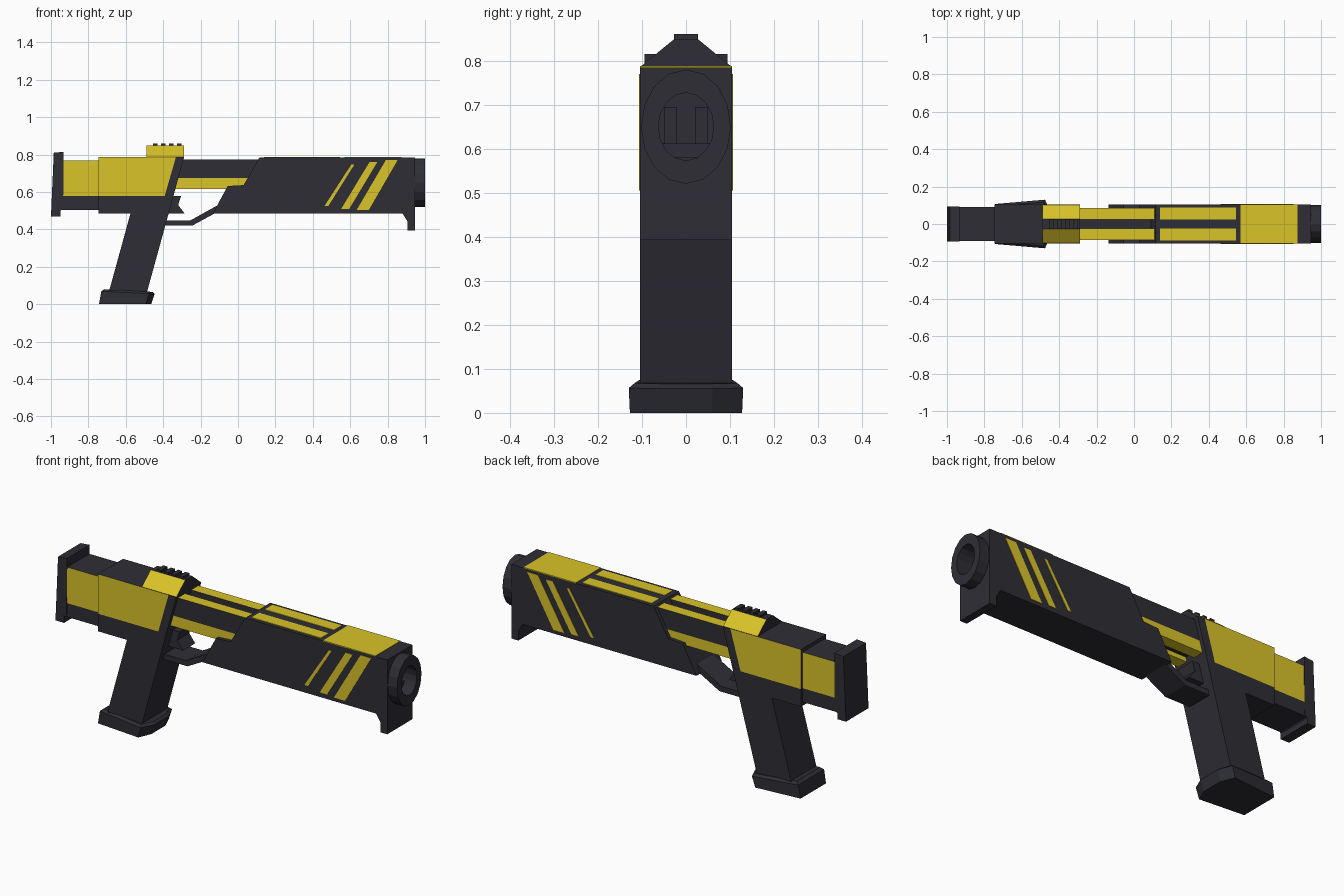
import bpy, bmesh, math

if "Cube" in bpy.data.objects:
    bpy.data.objects.remove(bpy.data.objects["Cube"])


def material(name, rgb):
    m = bpy.data.materials.new(name)
    m.diffuse_color = (*rgb, 1)
    m.use_nodes = True
    m.node_tree.nodes["Principled BSDF"].inputs["Base Color"].default_value = m.diffuse_color
    return m


DARK = material("charcoal", (0.027, 0.027, 0.036))
YELLOW = material("yellow", (0.70, 0.55, 0.022))


def finish(name, bm, mat, rule=None):
    """Make an object; faces matching the rule become yellow."""
    bmesh.ops.recalc_face_normals(bm, faces=bm.faces)
    if rule:
        for f in bm.faces:
            f.material_index = 1 if rule(f.normal) else 0
    me = bpy.data.meshes.new(name)
    bm.to_mesh(me)
    bm.free()
    me.materials.append(mat)
    if rule:
        me.materials.append(YELLOW)
    ob = bpy.data.objects.new(name, me)
    bpy.context.collection.objects.link(ob)
    return ob


def prism(name, pts, y0, y1, mat=DARK, rule=None):
    """Extrude an x-z profile from y0 to y1."""
    bm = bmesh.new()
    f = bm.faces.new([bm.verts.new((x, y0, z)) for x, z in pts])
    r = bmesh.ops.extrude_face_region(bm, geom=[f])
    for v in r["geom"]:
        if isinstance(v, bmesh.types.BMVert):
            v.co.y = y1
    return finish(name, bm, mat, rule)


def box(name, x0, x1, y0, y1, z0, z1, mat=DARK, rule=None):
    return prism(name, [(x0, z0), (x1, z0), (x1, z1), (x0, z1)], y0, y1, mat, rule)


def loft(name, rings, mat=DARK, rule=None, closed=False):
    """Bridge vertex rings, capping the ends or closing into a tube."""
    bm = bmesh.new()
    vs = [[bm.verts.new(p) for p in r] for r in rings]
    n = len(vs[0])
    pairs = list(zip(vs, vs[1:])) + ([(vs[-1], vs[0])] if closed else [])
    for a, b in pairs:
        for i in range(n):
            j = (i + 1) % n
            bm.faces.new((a[i], a[j], b[j], b[i]))
    if not closed:
        bm.faces.new(vs[0])
        bm.faces.new(vs[-1])
    return finish(name, bm, mat, rule)


def ellipse(x, ry, rz, n=16):
    return [(x, ry * math.cos(2 * math.pi * i / n), 0.65 + rz * math.sin(2 * math.pi * i / n))
            for i in range(n)]


def cut(target, cutter):
    mod = target.modifiers.new("cut", "BOOLEAN")
    mod.operation = "DIFFERENCE"
    mod.solver = "EXACT"
    mod.object = cutter
    bpy.context.view_layer.objects.active = target
    bpy.ops.object.modifier_apply(modifier=mod.name)
    bpy.data.objects.remove(cutter)


W = 0.105
sides = lambda n: abs(n.y) > 0.5
tops = lambda n: n.z > 0.5

# Butt plate and rear body
prism("butt_plate", [(-0.985, 0.81), (-0.932, 0.815), (-0.935, 0.515), (-0.95, 0.50),
                     (-0.95, 0.47), (-1.0, 0.47)], -0.094, 0.094)
box("rear_body_lower", -0.95, -0.74, -0.092, 0.092, 0.505, 0.578)
box("rear_body_upper", -0.95, -0.74, -0.092, 0.092, 0.578, 0.768, DARK, sides)

# Receiver and grip
prism("receiver", [(-0.745, 0.578), (-0.392, 0.578), (-0.332, 0.787), (-0.745, 0.787)],
      -W, W, DARK, sides)
prism("grip_frame", [(-0.745, 0.485), (-0.745, 0.578), (-0.392, 0.578), (-0.332, 0.787),
                     (-0.288, 0.787), (-0.488, 0.06), (-0.692, 0.06), (-0.575, 0.485)], -W, W)

# Flared grip base with lip
outline = [(-0.73, 0.108), (-0.475, 0.13), (-0.445, 0.06)]
outline = outline + [(x, -y) for x, y in reversed(outline)]


def base_ring(z, scale):
    return [(-0.585 + (x + 0.585) * scale + 0.25 * (z - 0.065),
             y * scale, z - (0.05 * (x + 0.585) if z > 0.01 else 0)) for x, y in outline]


loft("grip_base", [base_ring(0, 0.98), base_ring(0.062, 1.0), base_ring(0.073, 0.9)])

# Trigger and guard
prism("trigger", [(-0.40, 0.578), (-0.305, 0.578), (-0.32, 0.53), (-0.285, 0.485),
                  (-0.40, 0.485)], -0.05, 0.05)
prism("trigger_guard", [(-0.08, 0.545), (-0.255, 0.448), (-0.39, 0.448), (-0.39, 0.42),
                        (-0.245, 0.42), (-0.08, 0.51)], -0.07, 0.07)

# Twin middle rails with a recessed core
for s, side in ((-1, "near"), (1, "far")):
    a, b = sorted((s * 0.025, s * 0.085))
    box("upper_rail_" + side, -0.32, 0.13, a, b, 0.674, 0.775, DARK, tops)
    box("lower_rail_" + side, -0.36, 0.08, a, b, 0.617, 0.674, YELLOW)
box("rail_core", -0.34, 0.10, -0.025, 0.025, 0.64, 0.745)

# Front slide with lug and hollow bore
slide = prism("slide", [(-0.135, 0.485), (0.88, 0.485), (0.905, 0.445), (0.905, 0.393),
                        (0.945, 0.393), (0.945, 0.785), (0.115, 0.785), (0.03, 0.637),
                        (-0.055, 0.632)], -W, W)
cut(slide, loft("bore_cutter", [ellipse(0.87, 0.063, 0.077), ellipse(0.99, 0.063, 0.077)]))
box("bore_floor", 0.865, 0.935, -0.055, 0.055, 0.58, 0.612)
for s in (-1, 1):
    box("bore_block", 0.865, 0.90, *sorted((s * 0.02, s * 0.05)), 0.605, 0.695)

# Muzzle ring
loft("muzzle_ring", [ellipse(0.94, 0.102, 0.13), ellipse(1.0, 0.102, 0.13),
                     ellipse(1.0, 0.063, 0.077), ellipse(0.94, 0.063, 0.077)], closed=True)

# Slide top panels
box("slide_top_panel", 0.57, 0.875, -W, W, 0.784, 0.788, YELLOW)
for s in (-1, 1):
    box("slide_top_strip", 0.14, 0.545, *sorted((s * 0.023, s * 0.087)), 0.784, 0.788, YELLOW)

# Slanted side stripes: bottom x pair, bottom z, top x pair, top z
for b0, b1, zb, t0, t1, zt in ((0.462, 0.483, 0.525, 0.606, 0.622, 0.747),
                               (0.552, 0.595, 0.51, 0.703, 0.745, 0.76),
                               (0.635, 0.70, 0.505, 0.79, 0.853, 0.77)):
    for s in (-1, 1):
        prism("side_stripe", [(b0, zb), (b1, zb), (t1, zt), (t0, zt)],
              s * 0.104, s * 0.107, YELLOW)

# Rear sight: sloped yellow sides, dark top and ends, small ribs
section = [(-W, 0.785), (W, 0.785), (0.028, 0.848), (-0.028, 0.848)]
loft("sight_mount", [[(x, y, z) for y, z in section] for x in (-0.49, -0.288)],
     DARK, lambda n: abs(n.y) > 0.3)
for i in range(4):
    x = -0.455 + i * 0.043
    box("sight_rib", x, x + 0.024, -0.027, 0.027, 0.845, 0.86)
